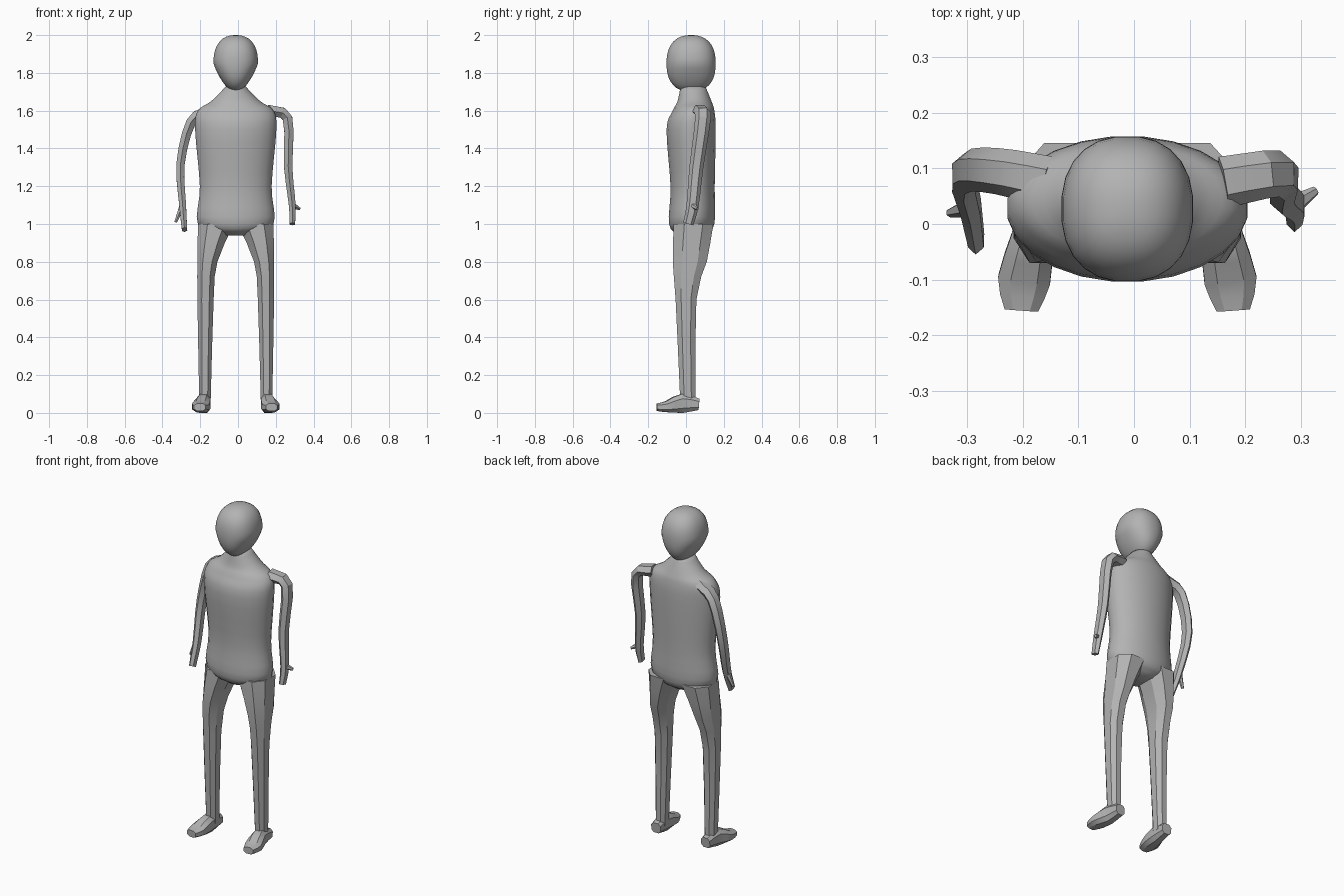
import bpy, bmesh, math
from mathutils import Vector

if "Cube" in bpy.data.objects:
    bpy.data.objects.remove(bpy.data.objects["Cube"], do_unlink=True)

SHADE = 0.45
GREY = (SHADE, SHADE, SHADE, 1)
material = bpy.data.materials.new("plain grey")
material.use_nodes = True
material.diffuse_color = GREY
material.node_tree.nodes["Principled BSDF"].inputs["Base Color"].default_value = GREY

SIDEWAYS_AXIS, UP_AXIS = Vector((0, 1, 0)), Vector((0, 0, 1))
BODY_MIDDLE = -0.012


def smooth_path(stations, steps):
    """Pass a smooth curve through the stations, blending their sizes too."""
    keys = [Vector(station) for station in stations]
    last = len(keys) - 1
    slopes = [(keys[min(i + 1, last)] - keys[max(i - 1, 0)]) / (1 if i in (0, last) else 2)
              for i in range(last + 1)]
    result = []
    for i in range(last):
        for step in range(steps):
            t = step / steps
            ease = t * t * (3 - 2 * t)
            result.append(keys[i].lerp(keys[i + 1], ease)
                          + slopes[i] * (t * (1 - t) ** 2)
                          - slopes[i + 1] * (t * t * (1 - t)))
    return result + [keys[last]]


def rounded_ring(sides, boxiness):
    """Corner points of a rounded box outline that fills a unit square."""
    def bulge(value):
        return math.copysign(abs(value) ** (2 / boxiness), value)

    angles = [math.pi * (2 * k + 1) / sides for k in range(sides)]
    corners = [Vector((bulge(math.cos(a)), bulge(math.sin(a)))) for a in angles]
    widest = max(corner.x for corner in corners)
    return [corner / widest for corner in corners]


def sweep(name, stations, sides, reference=SIDEWAYS_AXIS, level=False, boxiness=2, crease=30):
    """Skin rings, given as x, y, z, half width and half depth, along a path."""
    outline = rounded_ring(sides, boxiness)
    centres = [Vector(station[:3]) for station in stations]
    last = len(centres) - 1
    bm = bmesh.new()
    rings = []
    for i, (centre, station) in enumerate(zip(centres, stations)):
        ahead, behind = centres[min(i + 1, last)], centres[max(i - 1, 0)]
        direction = UP_AXIS if level else (ahead - behind).normalized()
        across = reference.cross(direction).normalized()
        depth = direction.cross(across)
        rings.append([bm.verts.new(centre + across * corner.x * station[3]
                                   + depth * corner.y * station[4])
                      for corner in outline])
    for lower, upper in zip(rings, rings[1:]):
        for k in range(sides):
            following = (k + 1) % sides
            bm.faces.new((lower[k], lower[following], upper[following], upper[k]))
    bm.faces.new(reversed(rings[0]))
    bm.faces.new(rings[last])
    bmesh.ops.recalc_face_normals(bm, faces=bm.faces)

    mesh = bpy.data.meshes.new(name)
    bm.to_mesh(mesh)
    bm.free()
    mesh.materials.append(material)
    part = bpy.data.objects.new(name, mesh)
    bpy.context.collection.objects.link(part)
    bpy.ops.object.select_all(action="DESELECT")
    part.select_set(True)
    bpy.context.view_layer.objects.active = part
    bpy.ops.object.shade_smooth_by_angle(angle=math.radians(crease))


def head_station(fraction):
    """One level slice of an egg that narrows sideways towards the chin."""
    height = -math.cos(math.pi * fraction)
    girth = max(1 - abs(height) ** 2.4, 0.002) ** 0.42
    taper = 1 + 0.45 * min(height, 0)
    return (BODY_MIDDLE, 0.027, 1.85 + 0.15 * height, 0.118 * girth * taper, 0.13 * girth)


# Head
slices = 18
sweep("head", [head_station(k / slices) for k in range(slices + 1)],
      sides=24, level=True, boxiness=2.3, crease=60)

# Torso and neck, from the crotch upwards
torso = [
    (BODY_MIDDLE, 0.03, 0.94, 0.07, 0.07),
    (BODY_MIDDLE, 0.03, 1, 0.2, 0.12),
    (BODY_MIDDLE, 0.035, 1.2, 0.19, 0.117),
    (BODY_MIDDLE, 0.027, 1.5, 0.215, 0.13),
    (BODY_MIDDLE, 0.04, 1.6, 0.2, 0.11),
    (BODY_MIDDLE, 0.045, 1.65, 0.13, 0.09),
    (BODY_MIDDLE, 0.037, 1.73, 0.05, 0.065),
]
sweep("torso", smooth_path(torso, steps=4), sides=24, level=True, crease=60)

# Legs and feet, mirrored about the middle of the body
leg = [
    (0.105, 0.04, 1, 0.095, 0.105),
    (0.15, 0.02, 0.8, 0.053, 0.09),
    (0.16, 0, 0.6, 0.043, 0.055),
    (0.163, 0.01, 0.05, 0.03, 0.04),
]
foot = [
    (0.165, 0.068, 0.045, 0.03, 0.03),
    (0.17, -0.02, 0.05, 0.037, 0.05),
    (0.185, -0.1, 0.033, 0.047, 0.03),
    (0.19, -0.155, 0.03, 0.03, 0.02),
]
for side, label in ((1, "left"), (-1, "right")):
    def placed(stations):
        return [(BODY_MIDDLE + side * offset, *rest) for offset, *rest in stations]

    sweep(label + "_leg", smooth_path(placed(leg), steps=2),
          sides=8, level=True, boxiness=2.3)
    sweep(label + "_foot", smooth_path(placed(foot), steps=2),
          sides=8, reference=UP_AXIS, boxiness=2.6)


def build_arm(label, joints, thumb_tip):
    """A tapering arm from inside the shoulder to the fingertips, with a thumb."""
    taper = [k / (len(joints) - 1) for k in range(len(joints))]
    stations = [(*joint, 0.03 - 0.016 * t, 0.04 - 0.016 * t)
                for joint, t in zip(joints, taper)]
    sweep(label + "_arm", smooth_path(stations, steps=3), sides=6)
    wrist = joints[-2]
    sweep(label + "_thumb", [(*wrist, 0.016, 0.016), (*thumb_tip, 0.007, 0.007)], sides=6)


# Arms, each in its own pose: shoulder root, shoulder, elbow, wrist, fingertips
build_arm("left", [(0.16, 0.075, 1.6), (0.262, 0.09, 1.56), (0.266, 0.055, 1.3),
                   (0.287, 0.035, 1.1), (0.288, 0.012, 1)], (0.326, 0.06, 1.08))
build_arm("right", [(-0.15, 0.075, 1.6), (-0.248, 0.095, 1.54), (-0.304, 0.09, 1.32),
                    (-0.293, 0.03, 1.1), (-0.283, -0.03, 0.97)], (-0.33, 0.02, 1.01))
